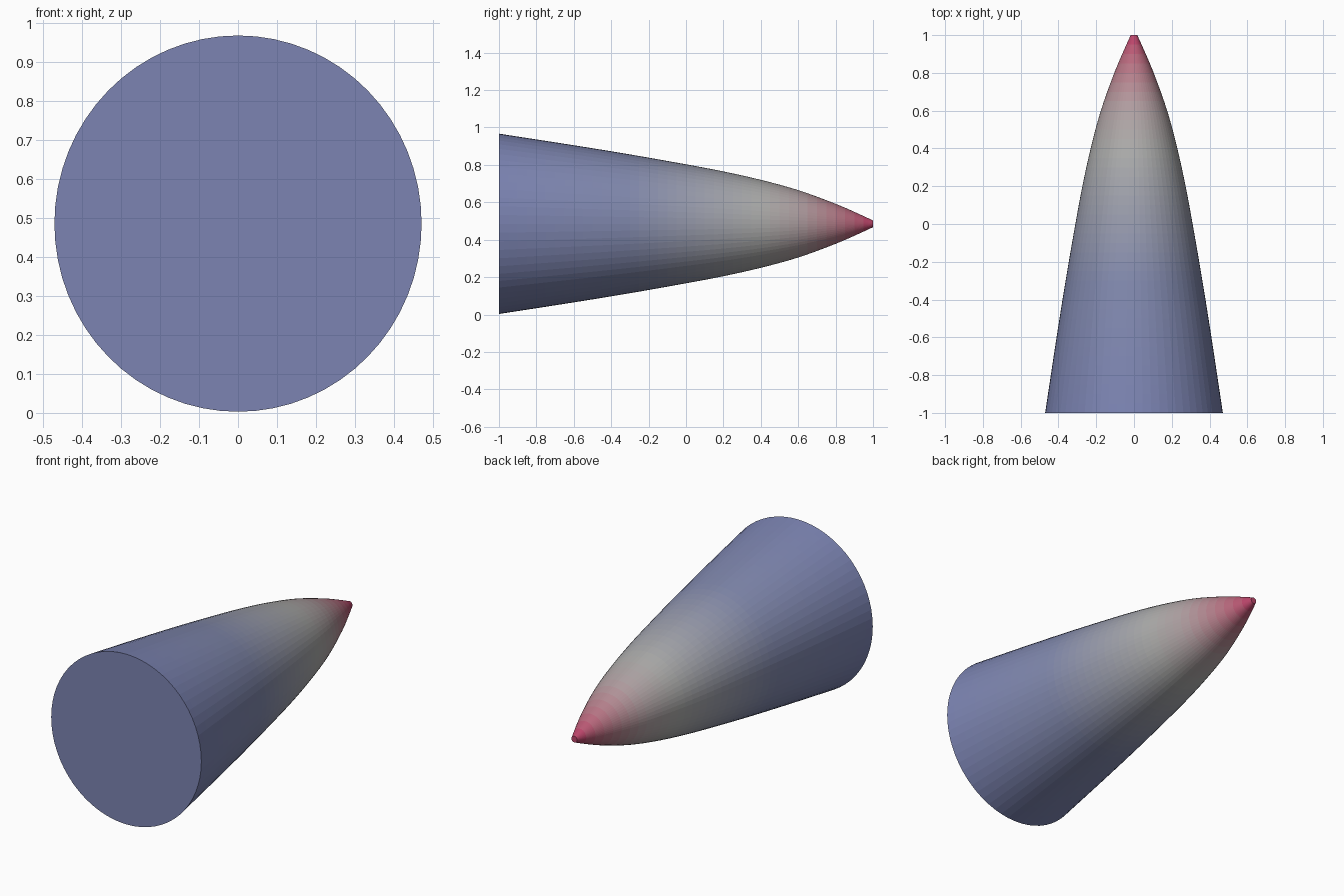
import bpy, bmesh, math

if "Cube" in bpy.data.objects:
    bpy.data.objects.remove(bpy.data.objects["Cube"])

SIDES = 64
RINGS = 40
CZ = 0.485
# distance from tip, vertical radius
PROFILE = [(0, .018), (.1, .064), (.2, .107), (.4, .18), (.6, .235),
           (.8, .28), (1.0, .318), (1.3, .371), (1.6, .42), (2.0, .482)]
# y, colour stops along the body
STOPS = [(-1, (.20, .23, .45)), (-.3, (.22, .25, .42)), (.4, (.42, .42, .41)),
         (.6, (.44, .36, .37)), (1, (.50, .04, .13))]


def lerp_stops(stops, t):
    for (a, va), (b, vb) in zip(stops, stops[1:]):
        if t <= b:
            f = (t - a) / (b - a)
            return [p + (q - p) * f for p, q in zip(va, vb)]
    return stops[-1][1]


def radius(s):
    # Catmull-Rom style interpolation of the profile
    p = PROFILE
    i = next((k for k in range(len(p) - 1) if s <= p[k + 1][0] + 1e-6), len(p) - 2)

    def slope(k):
        a, b = max(k - 1, 0), min(k + 1, len(p) - 1)
        return (p[b][1] - p[a][1]) / (p[b][0] - p[a][0])
    h = p[i + 1][0] - p[i][0]
    t = (s - p[i][0]) / h
    return ((2*t**3 - 3*t*t + 1) * p[i][1] + (t**3 - 2*t*t + t) * h * slope(i)
            + (3*t*t - 2*t**3) * p[i + 1][1] + (t**3 - t*t) * h * slope(i + 1))


# Nose cone: slightly oval rings lofted along y, capped at both ends
bm = bmesh.new()
rings = []
for i in range(RINGS + 1):
    y = -1 + 2 * i / RINGS
    r = radius(1 - y)
    rings.append([bm.verts.new((r * .976 * math.cos(a), y, CZ + r * math.sin(a)))
                  for a in (2 * math.pi * k / SIDES for k in range(SIDES))])
for i in range(RINGS):
    for k in range(SIDES):
        j = (k + 1) % SIDES
        f = bm.faces.new((rings[i][k], rings[i][j], rings[i + 1][j], rings[i + 1][k]))
        f.material_index = i
bm.faces.new(rings[0]).material_index = 0
bm.faces.new(rings[-1]).material_index = RINGS - 1
bmesh.ops.recalc_face_normals(bm, faces=bm.faces)

mesh = bpy.data.meshes.new("nose_cone")
bm.to_mesh(mesh)
bm.free()
cone = bpy.data.objects.new("nose_cone", mesh)
bpy.context.collection.objects.link(cone)

# Blue to grey to red gradient, one material per ring
for i in range(RINGS):
    m = bpy.data.materials.new(f"gradient_{i:02d}")
    m.diffuse_color = (*lerp_stops(STOPS, -1 + 2 * (i + .5) / RINGS), 1)
    m.use_nodes = True
    m.node_tree.nodes["Principled BSDF"].inputs["Base Color"].default_value = m.diffuse_color
    mesh.materials.append(m)
